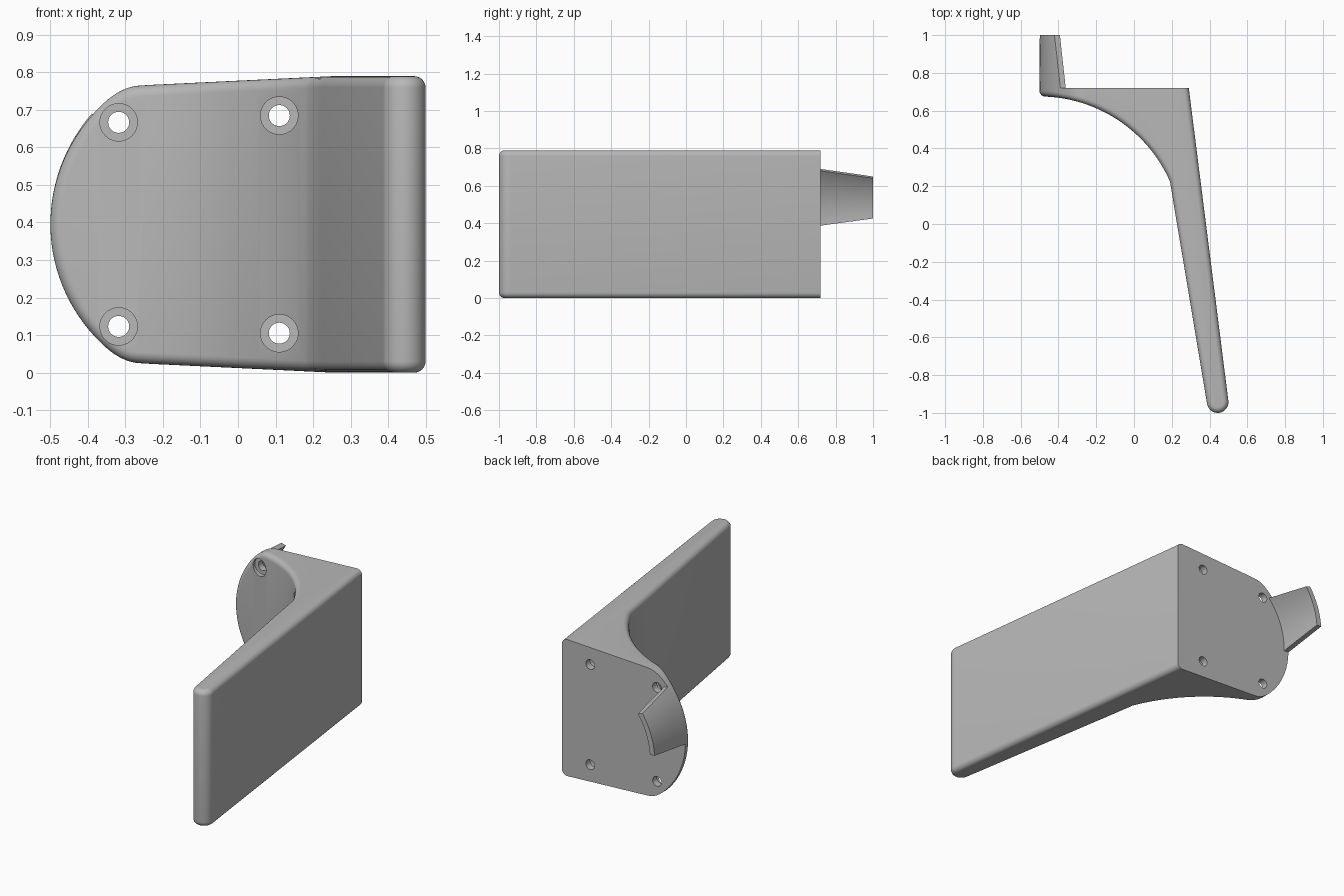
import bpy, bmesh
from math import sin, cos, radians, pi, hypot

old = bpy.data.objects.get("Cube")
if old:
    bpy.data.objects.remove(old)

MID_Z = 0.395      # height of the symmetry plane
BACK_Y = 0.72      # mounting face
FILLET = 0.03
STEPS = 6

grey = bpy.data.materials.new("plain grey")
grey.use_nodes = True
grey.diffuse_color = (0.48, 0.48, 0.48, 1)
grey.node_tree.nodes["Principled BSDF"].inputs["Base Color"].default_value = (0.48, 0.48, 0.48, 1)


def make_object(name, bm):
    bmesh.ops.remove_doubles(bm, verts=bm.verts, dist=1e-5)
    bmesh.ops.recalc_face_normals(bm, faces=bm.faces)
    mesh = bpy.data.meshes.new(name)
    bm.to_mesh(mesh)
    bm.free()
    mesh.materials.append(grey)
    obj = bpy.data.objects.new(name, mesh)
    bpy.context.collection.objects.link(obj)
    return obj


def activate(obj):
    bpy.ops.object.select_all(action='DESELECT')
    obj.select_set(True)
    bpy.context.view_layer.objects.active = obj


def half_height(x):
    return min(0.395, 0.37 + 0.025 * (x + 0.27) / 0.52)


# Concave front curve seen from above
CURVE_X, CURVE_Y, CURVE_R = -0.5, -0.08, 0.755


def curve_at(x):
    s = (x - CURVE_X) / CURVE_R
    c = (1 - s * s) ** 0.5
    return CURVE_Y + CURVE_R * c, (s, c)


# Stations: each is a fillet row from the front face (first) to the edge wall (last)
angles = [pi / 2 * i / STEPS for i in range(STEPS + 1)]
rows = []

# Rounded tip outline: arc, then a softened corner
outline = [(-0.05 - 0.45 * cos(radians(a)), 0.45 * sin(radians(a)))
           for a in [46.2 * i / 20 for i in range(21)]]
p0, p1, p2 = outline[-1], (-0.316, 0.368), (-0.27, 0.37)
for i in range(1, 9):
    t = i / 8
    outline.append(tuple((1 - t) ** 2 * a + 2 * t * (1 - t) * b + t * t * c
                         for a, b, c in zip(p0, p1, p2)))
for i, (ox, oz) in enumerate(outline):
    if i == 0:
        m = (1, 0)
    elif i == len(outline) - 1:
        m = (0, -1)
    else:
        dx = outline[i + 1][0] - outline[i - 1][0]
        dz = outline[i + 1][1] - outline[i - 1][1]
        m = (dz / hypot(dx, dz), -dx / hypot(dx, dz))
    row = []
    for a in angles:
        inset, push = FILLET * (1 - sin(a)), FILLET * (1 - cos(a))
        x = ox + m[0] * inset
        y, n = curve_at(x)
        row.append((x + n[0] * push, y + n[1] * push, oz + m[1] * inset))
    rows.append(row)

# Remaining path: curve, inner arm face, rounded arm end, outer arm face
path = []
for i in range(25):
    a = radians(20.1 + (66.1 - 20.1) * i / 24)
    path.append((CURVE_X + CURVE_R * sin(a), CURVE_Y + CURVE_R * cos(a), (sin(a), cos(a))))
arm_normal = (0.986, 0.165)
path.append((0.222, 0.035, arm_normal))
flat_start = len(rows) + len(path) - 1
for i in range(17):
    a = radians(189.5 + (367.2 - 189.5) * i / 16)
    path.append((0.443 + 0.057 * cos(a), -0.943 + 0.057 * sin(a), (-cos(a), -sin(a))))
path.append((0.29, BACK_Y, (-1, 0)))
for x, y, n in path:
    h = half_height(x + n[0] * FILLET)
    rows.append([(x + n[0] * FILLET * (1 - cos(a)), y + n[1] * FILLET * (1 - cos(a)),
                  h - FILLET * (1 - sin(a))) for a in angles])

# Bracket body, built as two mirrored halves joined by the front and back faces
bm = bmesh.new()
halves = []
for side in (1, -1):
    grid = [[bm.verts.new((x, y, MID_Z + side * z)) for x, y, z in row] for row in rows]
    back = [bm.verts.new((row[-1][0], BACK_Y, MID_Z + side * row[-1][2]))
            for row in rows[:flat_start + 1]]
    for r0, r1 in zip(grid, grid[1:]):
        for j in range(STEPS):
            bm.faces.new((r0[j], r1[j], r1[j + 1], r0[j + 1]))
    for i in range(flat_start):
        bm.faces.new((grid[i][-1], grid[i + 1][-1], back[i + 1], back[i]))
    bm.faces.new([r[-1] for r in grid[flat_start:]] + [back[-1]])
    halves.append((grid, back))
(top, top_back), (low, low_back) = halves
for i in range(len(rows) - 1):
    if i == 0:
        bm.faces.new((top[0][0], top[1][0], low[1][0]))
    else:
        bm.faces.new((top[i][0], top[i + 1][0], low[i + 1][0], low[i][0]))
bm.faces.new(top_back + top[-1][::-1] + low[-1] + low_back[:0:-1])
body = make_object("bracket_body", bm)

# Counterbored screw holes
bm = bmesh.new()
SIDES = 40
profile = [(0.05, 0.1), (0.05, 0.68), (0.028, 0.68), (0.028, 0.8)]
for hx, hz in ((-0.318, 0.272), (0.11, 0.29)):
    for side in (1, -1):
        rings = [[bm.verts.new((hx + r * cos(2 * pi * k / SIDES), y,
                                MID_Z + side * hz + r * sin(2 * pi * k / SIDES)))
                  for k in range(SIDES)] for r, y in profile]
        for a, b in zip(rings, rings[1:]):
            for k in range(SIDES):
                n = (k + 1) % SIDES
                bm.faces.new((a[k], a[n], b[n], b[k]))
        bm.faces.new(rings[0])
        bm.faces.new(rings[-1])
cutter = make_object("screw_hole_cutter", bm)
cutter.hide_render = True
activate(body)
cut = body.modifiers.new("screw_holes", 'BOOLEAN')
cut.operation = 'DIFFERENCE'
cut.solver = 'EXACT'
cut.object = cutter
bpy.ops.object.modifier_apply(modifier=cut.name)
bpy.data.objects.remove(cutter)

# Curved tapering tab behind the tip
bm = bmesh.new()
COLS = 16
ends = []
for y, lo, hi in ((BACK_Y, -1, 41), (1.0, 4, 34.5)):
    outer, inner = [], []
    for k in range(COLS + 1):
        a = radians(lo + (hi - lo) * k / COLS)
        x, z = -0.05 - 0.45 * cos(a), MID_Z + 0.45 * sin(a)
        outer.append(bm.verts.new((x, y, z)))
        inner.append(bm.verts.new((x + 0.03 * cos(a / 2), y, z - 0.03 * sin(a / 2))))
    ends.append(outer + inner[::-1])
base, tip = ends
for k in range(len(base)):
    n = (k + 1) % len(base)
    bm.faces.new((base[k], base[n], tip[n], tip[k]))
for loop in ends:
    for k in range(COLS):
        bm.faces.new((loop[k], loop[k + 1], loop[-2 - k], loop[-1 - k]))
tab = make_object("curved_tab", bm)

for obj in (body, tab):
    activate(obj)
    bpy.ops.object.shade_smooth_by_angle(angle=radians(25))
